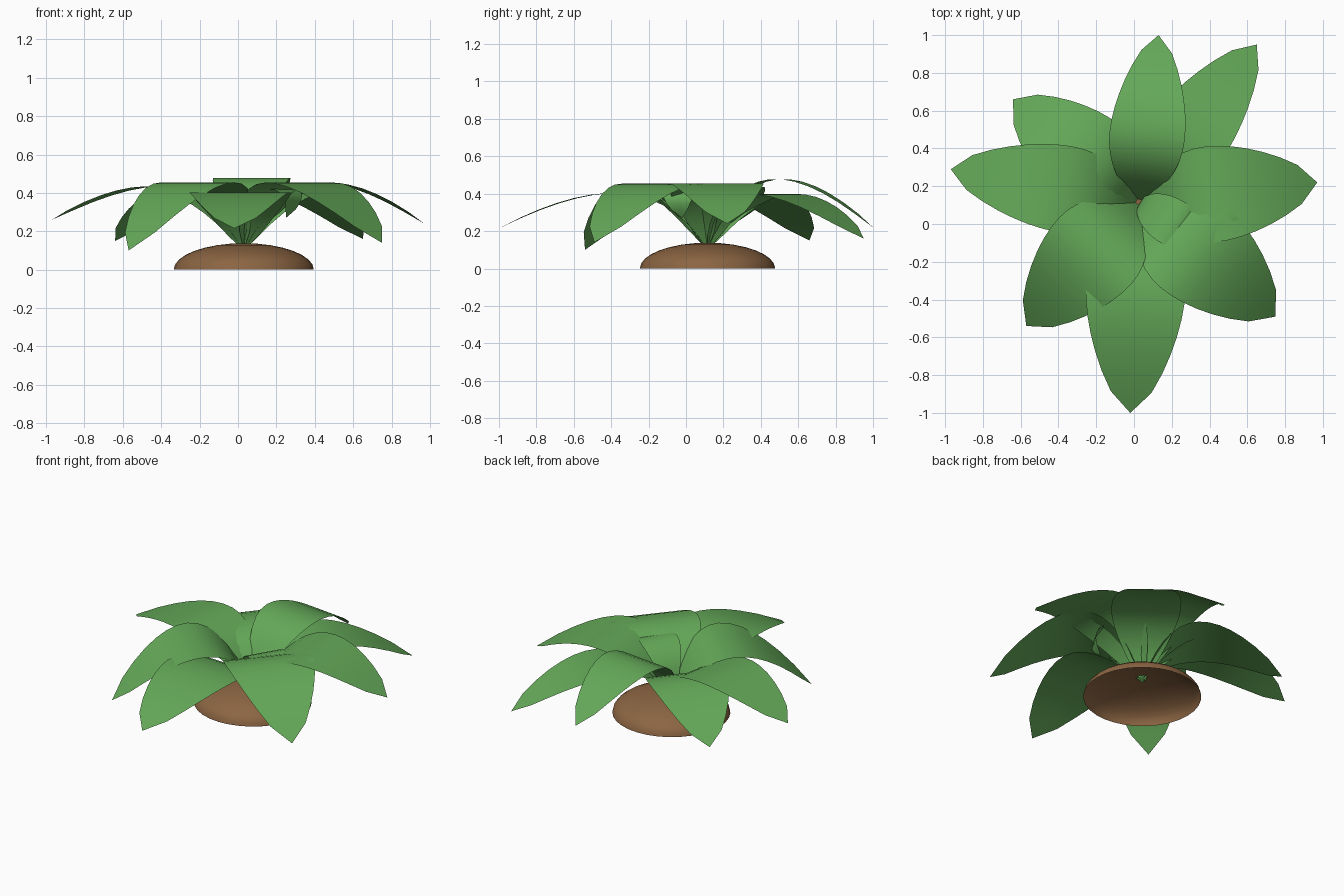
import bpy, bmesh, math
from mathutils import Vector

cube = bpy.data.objects.get("Cube")
if cube:
    bpy.data.objects.remove(cube, do_unlink=True)

CENTRE = Vector((0.03, 0.115, 0))
STEPS = 14


def material(name, rgb):
    mat = bpy.data.materials.new(name)
    mat.use_nodes = True
    mat.diffuse_color = (*rgb, 1)
    bsdf = mat.node_tree.nodes["Principled BSDF"]
    bsdf.inputs["Base Color"].default_value = (*rgb, 1)
    bsdf.inputs["Roughness"].default_value = 0.9
    return mat


leaf_green = material("leaf green", (0.13, 0.4, 0.1))
soil_brown = material("soil brown", (0.26, 0.13, 0.055))


def finish(bm, name, mat):
    for face in bm.faces:
        face.smooth = True
    mesh = bpy.data.meshes.new(name)
    bm.to_mesh(mesh)
    bm.free()
    mesh.materials.append(mat)
    obj = bpy.data.objects.new(name, mesh)
    bpy.context.collection.objects.link(obj)
    return obj


def bezier(p, t):
    s = 1 - t
    return p[0]*s**3 + 3*p[1]*s*s*t + 3*p[2]*s*t*t + p[3]*t**3


def leaf(name, tip, peak, half_width, lean=(0.2, 0.53)):
    """Arched blade, straight across, pointed at both ends."""
    end = Vector(tip)
    out = Vector((end.x - CENTRE.x, end.y - CENTRE.y, 0))
    reach = out.length
    out.normalize()
    side = Vector((-out.y, out.x, 0))
    base = 0.1
    handle = (peak - 0.1 * base - 0.15 * end.z) / 0.75
    radii = (0, lean[0] * reach, lean[1] * reach, reach)
    heights = (base, handle, handle, end.z)
    bm = bmesh.new()
    rows = []
    for i in range(STEPS + 1):
        t = i / STEPS
        spine = CENTRE + out * bezier(radii, t) + Vector((0, 0, bezier(heights, t)))
        power = 0.8 if t < 0.5 else 0.6
        w = half_width * max(math.sin(math.pi * t), 0) ** power
        if i in (0, STEPS):
            rows.append([bm.verts.new(spine)])
        else:
            rows.append([bm.verts.new(spine + side * w * k) for k in (1, 0, -1)])
    for a, b in zip(rows, rows[1:]):
        for k in range(2):
            if len(a) == 1:
                bm.faces.new((a[0], b[k + 1], b[k]))
            elif len(b) == 1:
                bm.faces.new((a[k], a[k + 1], b[0]))
            else:
                bm.faces.new((a[k], a[k + 1], b[k + 1], b[k]))
    return finish(bm, name, leaf_green)


# Ring of large drooping leaves: tip, arch height, half width
leaf("back_leaf", (0.13, 1.0, 0.22), 0.48, 0.2)
leaf("back_left_leaf", (0.65, 0.95, 0.16), 0.4, 0.215)
leaf("left_leaf", (0.97, 0.22, 0.24), 0.455, 0.255)
leaf("front_left_leaf", (0.75, -0.49, 0.14), 0.455, 0.275)
leaf("front_leaf", (-0.02, -1.0, 0.215), 0.405, 0.265)
leaf("front_right_leaf", (-0.57, -0.54, 0.1), 0.455, 0.26)
leaf("right_leaf", (-0.97, 0.29, 0.26), 0.435, 0.23)
leaf("back_right_leaf", (-0.64, 0.66, 0.15), 0.395, 0.25)

# Small young leaf curling over in the middle
leaf("young_leaf", (0.25, -0.02, 0.27), 0.42, 0.125, (0, 1.69))

# Soil mound: shallow open dome
bm = bmesh.new()
bmesh.ops.create_uvsphere(bm, u_segments=32, v_segments=16, radius=1)
bmesh.ops.delete(bm, geom=[v for v in bm.verts if v.co.z < -0.01], context='VERTS')
bmesh.ops.scale(bm, vec=(0.365, 0.362, 0.138), verts=bm.verts)
bmesh.ops.translate(bm, vec=CENTRE, verts=bm.verts)
finish(bm, "soil_mound", soil_brown)
